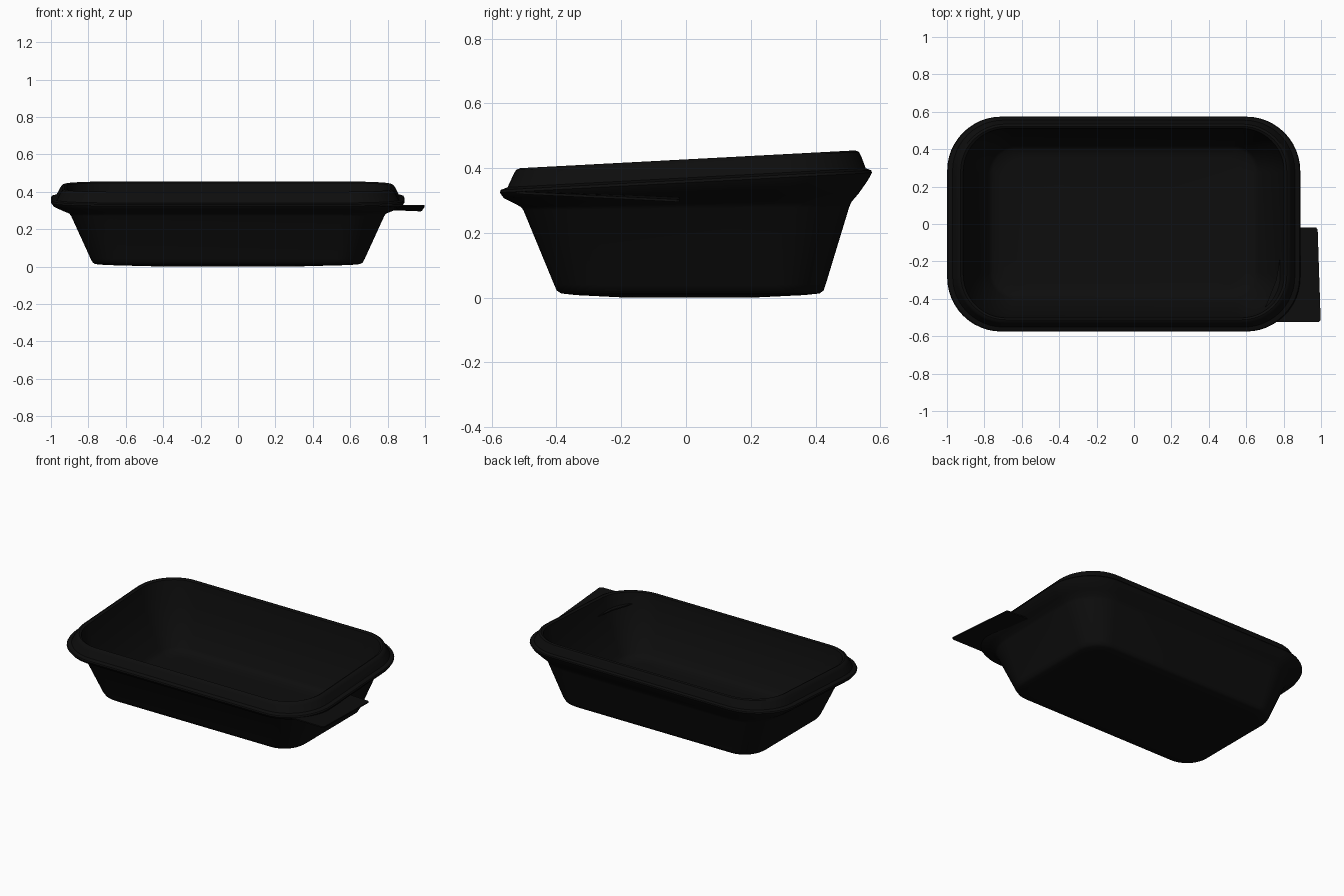
import bpy, bmesh, math

CX = -0.055     # tray centre in x (the tab sticks out on the right)
SEG = 12        # steps per rounded corner

black = bpy.data.materials.new("black_plastic")
black.diffuse_color = (0.004, 0.004, 0.004, 1)


def add_object(name, bm):
    bmesh.ops.recalc_face_normals(bm, faces=bm.faces)
    mesh = bpy.data.meshes.new(name)
    bm.to_mesh(mesh)
    bm.free()
    mesh.materials.append(black)
    obj = bpy.data.objects.new(name, mesh)
    bpy.context.collection.objects.link(obj)
    bpy.ops.object.select_all(action='DESELECT')
    obj.select_set(True)
    bpy.context.view_layer.objects.active = obj
    return obj


def rounded_ring(bm, hx, y0, y1, r, z, tilt):
    """Rounded rectangle whose height rises towards the back by tilt."""
    verts = []
    corners = [(hx - r, y1 - r), (r - hx, y1 - r), (r - hx, y0 + r), (hx - r, y0 + r)]
    for k, (px, py) in enumerate(corners):
        for i in range(SEG + 1):
            a = math.pi / 2 * (k + i / SEG)
            x, y = px + r * math.cos(a), py + r * math.sin(a)
            verts.append(bm.verts.new((CX + x, y, z + tilt * y)))
    return verts


# Tray: rings from underside, up the outer wall, round the rim, down inside
# half width, front y, back y, corner radius, z, tilt
rings = [
    (0.35, -0.18, 0.20, 0.08, 0.000, 0),
    (0.65, -0.34, 0.365, 0.12, 0.008, 0),
    (0.708, -0.385, 0.412, 0.14, 0.013, 0),
    (0.722, -0.399, 0.425, 0.15, 0.022, 0),
    (0.732, -0.407, 0.431, 0.15, 0.040, 0),
    (0.838, -0.502, 0.504, 0.23, 0.275, 0.01),
    (0.848, -0.510, 0.511, 0.24, 0.288, 0.015),
    (0.885, -0.530, 0.534, 0.26, 0.307, 0.03),
    (0.930, -0.562, 0.562, 0.28, 0.335, 0.05),
    (0.944, -0.575, 0.574, 0.29, 0.355, 0.053),
    (0.940, -0.572, 0.572, 0.29, 0.363, 0.053),
    (0.915, -0.551, 0.555, 0.27, 0.370, 0.053),
    (0.895, -0.533, 0.541, 0.26, 0.408, 0.053),
    (0.885, -0.525, 0.534, 0.25, 0.422, 0.053),
    (0.872, -0.512, 0.522, 0.24, 0.427, 0.053),
    (0.858, -0.502, 0.511, 0.23, 0.420, 0.053),
    (0.828, -0.492, 0.494, 0.22, 0.290, 0.015),
    (0.722, -0.398, 0.420, 0.14, 0.050, 0),
    (0.700, -0.378, 0.402, 0.12, 0.030, 0),
    (0.640, -0.330, 0.355, 0.11, 0.022, 0),
    (0.350, -0.180, 0.200, 0.08, 0.014, 0),
]
bm = bmesh.new()
loops = [rounded_ring(bm, *r) for r in rings]
n = len(loops[0])
for a, b in zip(loops, loops[1:]):
    for i in range(n):
        j = (i + 1) % n
        bm.faces.new((a[i], a[j], b[j], b[i]))
bm.faces.new(loops[0])
bm.faces.new(loops[-1])
add_object("tray", bm)
bpy.ops.object.shade_smooth_by_angle(angle=math.radians(40))

# Peel tab: thin sheet tucked under the front right corner of the rim
bm = bmesh.new()
outline = [(0.67, -0.525, 0.326), (0.985, -0.525, 0.324), (0.998, -0.515, 0.324),
           (0.982, -0.03, 0.300), (0.975, -0.02, 0.299), (0.81, -0.02, 0.306),
           (0.76, -0.30, 0.318)]
low = [bm.verts.new((x, y, z - 0.004)) for x, y, z in outline]
high = [bm.verts.new((x, y, z + 0.004)) for x, y, z in outline]
bm.faces.new(low)
bm.faces.new(high)
for i in range(len(low)):
    j = (i + 1) % len(low)
    bm.faces.new((low[i], low[j], high[j], high[i]))
add_object("peel_tab", bm)
